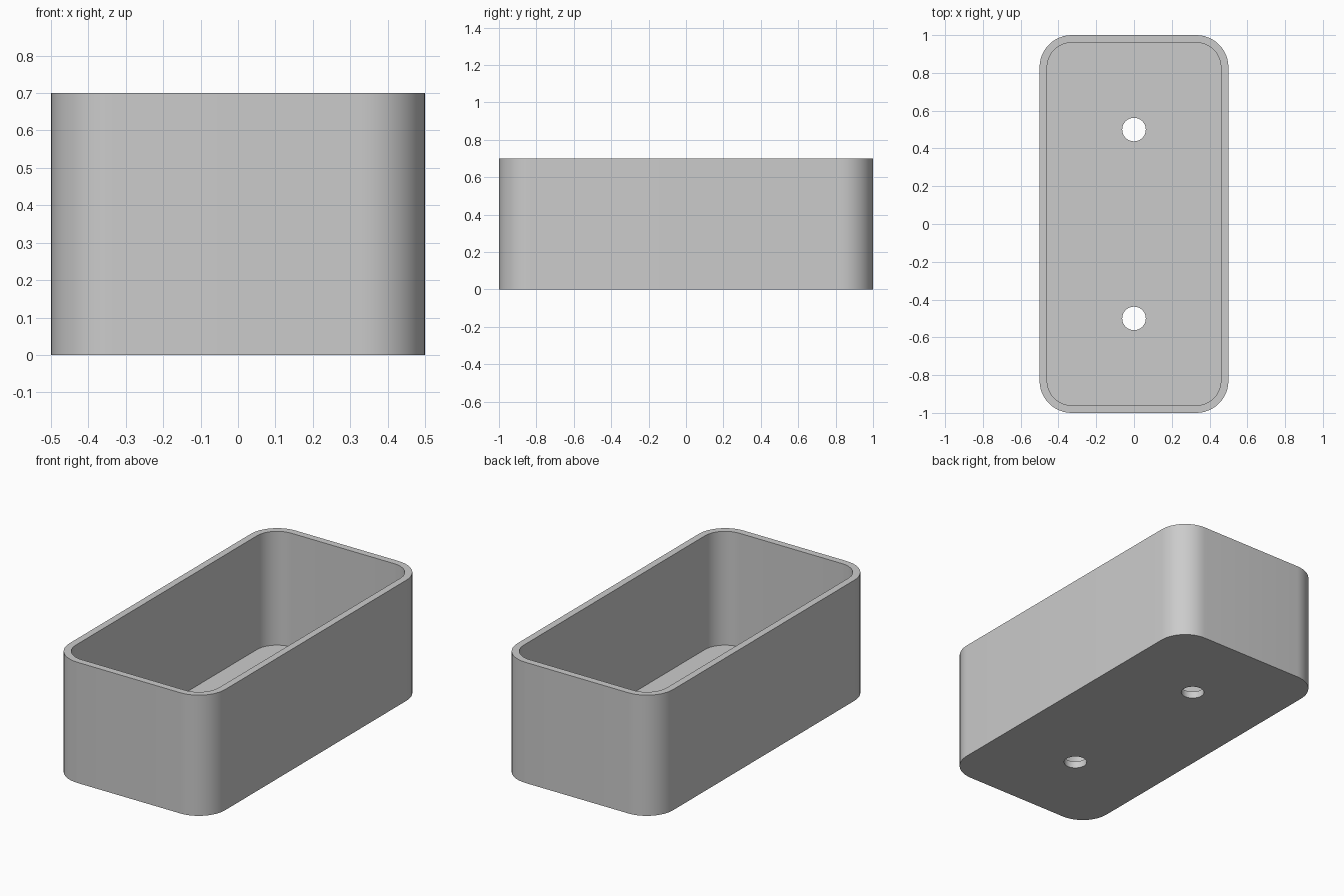
import bpy, bmesh, math

if "Cube" in bpy.data.objects:
    bpy.data.objects.remove(bpy.data.objects["Cube"], do_unlink=True)

WIDTH, LENGTH, HEIGHT = 1.0, 2.0, 0.7
WALL, RADIUS = 0.04, 0.17
HOLE_RADIUS, HOLE_Y = 0.0625, 0.5

grey = bpy.data.materials.new("light_grey")
grey.use_nodes = True
colour = (0.6, 0.6, 0.6, 1)
grey.diffuse_color = colour
grey.node_tree.nodes["Principled BSDF"].inputs["Base Color"].default_value = colour


def rounded_outline(width, length, radius, steps=12):
    """Counter-clockwise rounded rectangle."""
    points = []
    for quarter, (sx, sy) in enumerate([(1, 1), (-1, 1), (-1, -1), (1, -1)]):
        cx, cy = sx * (width / 2 - radius), sy * (length / 2 - radius)
        for i in range(steps + 1):
            a = (quarter + i / steps) * math.pi / 2
            points.append((cx + radius * math.cos(a), cy + radius * math.sin(a)))
    return points


def circle_outline(x, y, radius, steps=32):
    angles = [2 * math.pi * i / steps for i in range(steps)]
    return [(x + radius * math.cos(a), y + radius * math.sin(a)) for a in angles]


def prism(name, outline, bottom, top):
    """Straight solid raised from an outline."""
    bm = bmesh.new()
    base = bm.faces.new([bm.verts.new((x, y, bottom)) for x, y in outline])
    raised = bmesh.ops.extrude_face_region(bm, geom=[base])["geom"]
    verts = [v for v in raised if isinstance(v, bmesh.types.BMVert)]
    bmesh.ops.translate(bm, verts=verts, vec=(0, 0, top - bottom))
    bmesh.ops.recalc_face_normals(bm, faces=bm.faces)
    mesh = bpy.data.meshes.new(name)
    bm.to_mesh(mesh)
    bm.free()
    mesh.materials.append(grey)
    obj = bpy.data.objects.new(name, mesh)
    bpy.context.collection.objects.link(obj)
    return obj


# Outer body
box = prism("open_box", rounded_outline(WIDTH, LENGTH, RADIUS), 0, HEIGHT)

# Cavity and two floor holes
cutters = [prism("cavity_cutter",
                 rounded_outline(WIDTH - 2 * WALL, LENGTH - 2 * WALL, RADIUS - WALL),
                 WALL, HEIGHT + 0.1)]
for side in (-1, 1):
    cutters.append(prism("hole_cutter", circle_outline(0, side * HOLE_Y, HOLE_RADIUS),
                         -0.1, 0.2))

bpy.ops.object.select_all(action='DESELECT')
bpy.context.view_layer.objects.active = box
box.select_set(True)
for cutter in cutters:
    cutter.hide_render = True
    cut = box.modifiers.new("cut", 'BOOLEAN')
    cut.operation, cut.solver, cut.object = 'DIFFERENCE', 'EXACT', cutter
    bpy.ops.object.modifier_apply(modifier=cut.name)
    bpy.data.objects.remove(cutter, do_unlink=True)

# Smooth corners, crisp rims
bpy.ops.object.shade_smooth_by_angle(angle=math.radians(30))
